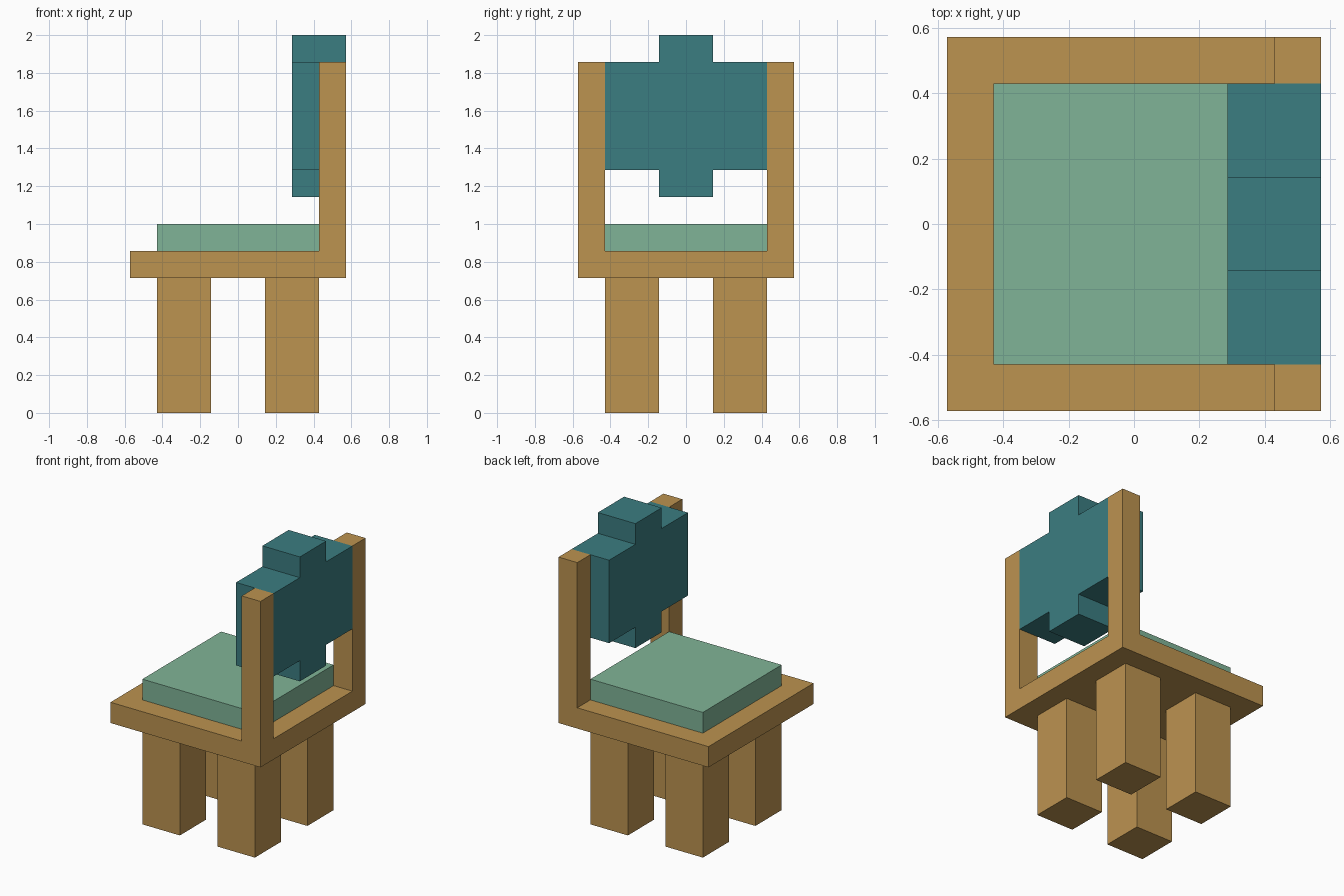
import bpy
import bmesh
from mathutils import Vector

if "Cube" in bpy.data.objects:
    bpy.data.objects.remove(bpy.data.objects["Cube"], do_unlink=True)

U = 1 / 7  # one block of the grid; the chair is 14 blocks tall


def make_material(name, rgb):
    """Flat material from 0-255 display values, stored as linear."""
    def to_linear(c):
        c /= 255
        return c / 12.92 if c <= 0.04045 else ((c + 0.055) / 1.055) ** 2.4
    colour = (*[to_linear(c) for c in rgb], 1)
    mat = bpy.data.materials.new(name)
    mat.diffuse_color = colour
    mat.use_nodes = True
    bsdf = next(n for n in mat.node_tree.nodes if n.type == 'BSDF_PRINCIPLED')
    bsdf.inputs["Base Color"].default_value = colour
    return mat


def add_object(name, bm, mat):
    bmesh.ops.recalc_face_normals(bm, faces=bm.faces)
    mesh = bpy.data.meshes.new(name)
    bm.to_mesh(mesh)
    bm.free()
    mesh.materials.append(mat)
    obj = bpy.data.objects.new(name, mesh)
    bpy.context.collection.objects.link(obj)
    return obj


def add_box(name, low, high, mat):
    """Box between two opposite corners, given in blocks."""
    low, high = Vector(low) * U, Vector(high) * U
    bm = bmesh.new()
    bmesh.ops.create_cube(bm, size=1)
    bmesh.ops.scale(bm, vec=high - low, verts=bm.verts)
    bmesh.ops.translate(bm, vec=(low + high) / 2, verts=bm.verts)
    return add_object(name, bm, mat)


wood = make_material("light wood", (188, 147, 80))
green = make_material("soft green", (128, 180, 151))
teal = make_material("dark teal", (59, 125, 129))

# Seat board and cushion
add_box("seat", (-4, -4, 5), (4, 4, 6), wood)
add_box("seat_cushion", (-3, -3, 6), (3, 3, 7), green)

# Four square legs
for x, end in ((-2, "front"), (2, "back")):
    for y, side in ((-2, "right"), (2, "left")):
        add_box(f"{end}_{side}_leg", (x - 1, y - 1, 0), (x + 1, y + 1, 5), wood)

# Back posts
for y, side in ((-3.5, "right"), (3.5, "left")):
    add_box(f"{side}_back_post", (3, y - 0.5, 6), (4, y + 0.5, 13), wood)

# Backrest cushion: stepped half outline (y, z), mirrored and extruded
half = [(1, 8), (1, 9), (3, 9), (3, 13), (1, 13), (1, 14)]
outline = half + [(-y, z) for y, z in reversed(half)]
bm = bmesh.new()
face = bm.faces.new([bm.verts.new((2 * U, y * U, z * U)) for y, z in outline])
extruded = bmesh.ops.extrude_face_region(bm, geom=[face], use_keep_orig=True)
moved = [g for g in extruded["geom"] if isinstance(g, bmesh.types.BMVert)]
bmesh.ops.translate(bm, vec=(2 * U, 0, 0), verts=moved)
add_object("backrest_cushion", bm, teal)
